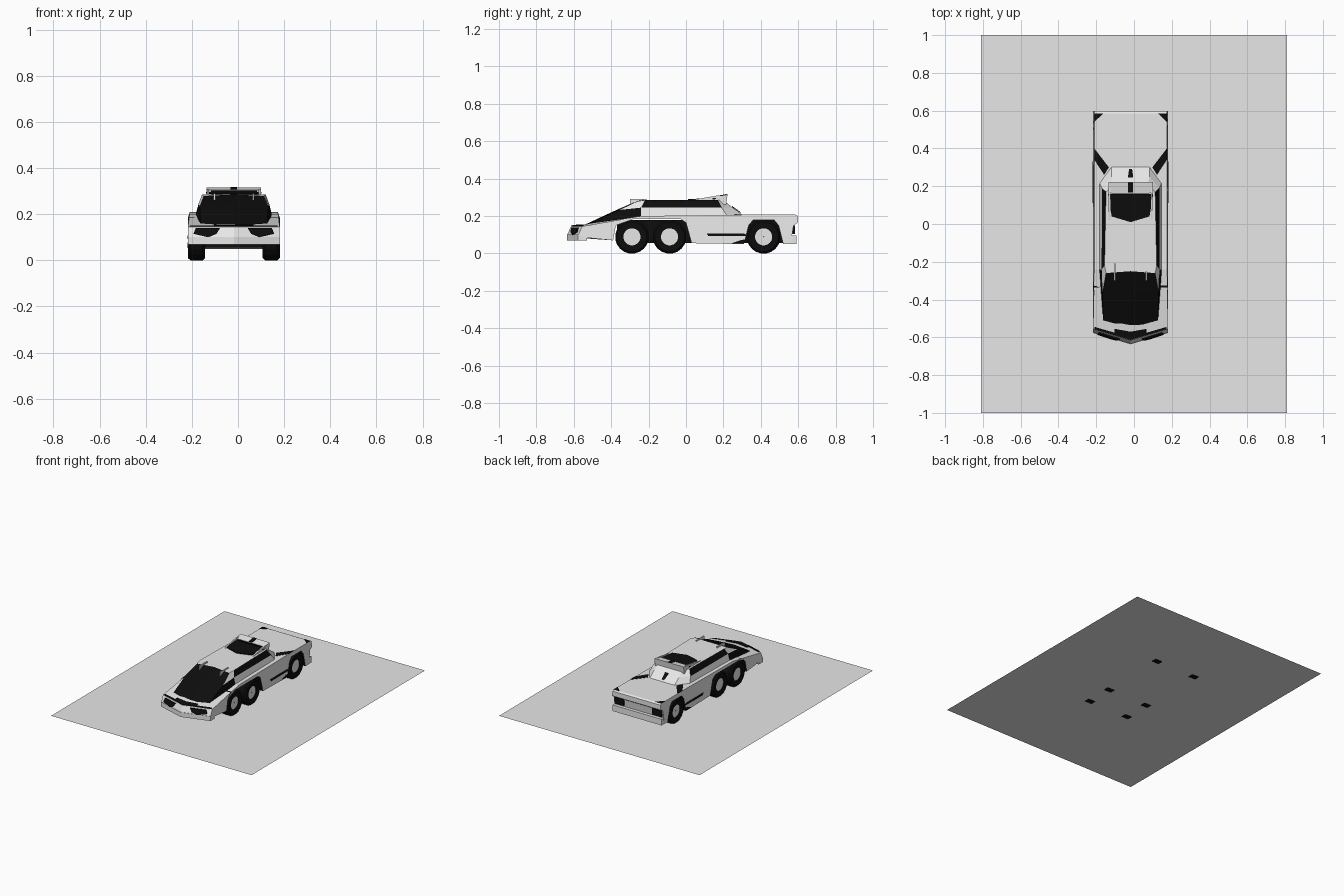
import bpy, bmesh, math
from mathutils import Vector

if "Cube" in bpy.data.objects:
    bpy.data.objects.remove(bpy.data.objects["Cube"])

CX = -0.018  # the vehicle sits slightly left of the centre


def material(name, v):
    m = bpy.data.materials.new(name)
    m.diffuse_color = (v, v, v, 1)
    m.use_nodes = True
    m.node_tree.nodes["Principled BSDF"].inputs["Base Color"].default_value = m.diffuse_color
    return m


LIGHT = material("light_grey", 0.8)
BLACK = material("black", 0.004)


def build(name, verts, faces, idx=None, mats=(LIGHT, BLACK), dx=CX):
    me = bpy.data.meshes.new(name)
    me.from_pydata([(x + dx, y, z) for x, y, z in verts], [], faces)
    for m in mats:
        me.materials.append(m)
    if idx:
        for p, i in zip(me.polygons, idx):
            p.material_index = i
    bm = bmesh.new()
    bm.from_mesh(me)
    bmesh.ops.recalc_face_normals(bm, faces=bm.faces)
    bm.to_mesh(me)
    bm.free()
    ob = bpy.data.objects.new(name, me)
    bpy.context.collection.objects.link(ob)
    return ob


def prism(name, pts, off, mat, mirror=False):
    """Extrude a 3D polygon by off, optionally with a mirrored twin."""
    n = len(pts)
    off = Vector(off)
    v = [Vector(p) for p in pts] + [Vector(p) + off for p in pts]
    f = [tuple(range(n)), tuple(range(n, 2 * n))]
    f += [(i, (i + 1) % n, n + (i + 1) % n, n + i) for i in range(n)]
    build(name, v, f, mats=(mat,))
    if mirror:
        build(name + "_left", [(-p.x, p.y, p.z) for p in v], f, mats=(mat,))


def box(name, lo, hi, mat, mirror=False):
    (a, b, c), (d, e, f) = lo, hi
    prism(name, [(a, b, c), (d, b, c), (d, e, c), (a, e, c)], (0, 0, f - c), mat, mirror)


# Base sheet under the vehicle
build("base_sheet", [(-.81, -1, .003), (.81, -1, .003), (.81, 1, .003), (-.81, 1, .003)],
      [(0, 1, 2, 3)], mats=(LIGHT,), dx=0)

# Main body: side profile with wheel arches, lofted over three x stations
profile = [(-.60, .085), (-.39, .07),
           (-.375, .15), (-.335, .185), (-.03, .185), (0, .165), (.03, .055),
           (.31, .05), (.335, .15), (.36, .18), (.47, .18), (.495, .15), (.52, .05),
           (.56, .05), (.575, .15), (.598, .165), (.598, .2), (.585, .207),
           (.3, .207), (-.24, .2), (-.615, .145), (-.635, .1)]
n = len(profile)
verts = []
for s in (-1, 0, 1):
    for y, z in profile:
        verts.append((s * (.192 if z > .19 else .199), y + (.06 * abs(s) if y < -.5 else 0), z))
faces, idx = [tuple(range(n)), tuple(range(2 * n, 3 * n))], [0, 0]
for k in range(2):
    for i in range(n):
        j = (i + 1) % n
        faces.append((k * n + i, k * n + j, k * n + n + j, k * n + n + i))
        idx.append(1 if 1 <= i <= 5 or 7 <= i <= 11 else 0)  # arch linings
build("body", verts, faces, idx)
box("underbody", (-.122, -.37, .055), (.122, .53, .18), BLACK)

# Cabin: three stacked rings, half outline mirrored
rings = [
    [(0, -.55, .15), (.145, -.51, .16), (.165, -.24, .198), (.165, .22, .2), (.1, .31, .2), (0, .31, .2)],
    [(0, -.36, .238), (.148, -.36, .232), (.153, -.24, .245), (.152, .19, .245), (.1, .25, .245), (0, .25, .245)],
    [(0, -.25, .285), (.13, -.26, .279), (.138, -.22, .285), (.13, .17, .285), (.09, .2, .285), (0, .2, .285)],
]
verts = []
for r in rings:
    verts += r + [(-x, y, z) for x, y, z in r[-2:0:-1]]
faces, idx = [tuple(range(20, 30))], [0]
glass = {(0, 0), (1, 0), (0, 1), (1, 2)}  # windscreen, quarter and side windows
for k in range(2):
    for i in range(10):
        j = (i + 1) % 10
        faces.append((k * 10 + i, k * 10 + j, k * 10 + 10 + j, k * 10 + 10 + i))
        idx.append(1 if (k, min(i, 9 - i)) in glass else 0)
build("cabin", verts, faces, idx)

# Roof details: fins, engine cover and rear wing
box("roof_fin", (.08, -.3, .262), (.088, -.21, .29), LIGHT, True)
prism("engine_cover", [(0, .01, .285), (.1, .04, .286), (.12, .16, .29), (-.12, .16, .29), (-.1, .04, .286)],
      (0, 0, .006), BLACK)
prism("wing_strut", [(.107, .02, .284), (.107, .17, .284), (.107, .19, .31), (.107, .17, .31)],
      (.01, 0, 0), LIGHT, True)
prism("rear_wing", [(-.118, .165, .305), (-.118, .222, .315), (-.118, .215, .262), (-.118, .18, .262)],
      (.236, 0, 0), LIGHT)
prism("wing_intake", [(-.1, .166, .302), (.1, .166, .302), (.1, .177, .27), (-.1, .177, .27)],
      (0, -.004, 0), BLACK)
prism("wing_stripe", [(-.014, .168, .306), (.014, .168, .306), (.014, .221, .315), (-.014, .221, .315)],
      (0, 0, .003), BLACK)
prism("rear_stripe", [(-.014, .245, .249), (.014, .245, .249), (.008, .29, .217), (-.008, .29, .217)],
      (0, .002, .004), BLACK)

# Rear deck markings
prism("deck_marking", [(.192, .4, .206), (.192, .34, .206), (.14, .26, .206), (.115, .3, .206)],
      (0, 0, .003), BLACK, True)
prism("deck_corner", [(.192, .585, .206), (.192, .54, .206), (.145, .585, .206)], (0, 0, .003), BLACK, True)

# Rear lights and bumper
box("tail_light", (.115, .57, .105), (.19, .582, .15), BLACK, True)
box("rear_bumper", (-.197, .53, .05), (.197, .59, .095), LIGHT)

# Nose: headlights, grille line and bumper lip following the chevron
prism("headlight", [(.06, -.606, .14), (.165, -.574, .14), (.175, -.579, .115), (.11, -.601, .1), (.075, -.610, .115)],
      (0, -.008, 0), BLACK, True)
prism("hood_line", [(0, -.614, .146), (.19, -.557, .146), (.19, -.545, .149), (0, -.60, .149)],
      (0, 0, .003), BLACK, True)
prism("hood_badge_panel", [(0, -.612, .146), (.085, -.587, .147), (.085, -.555, .152), (0, -.57, .152)],
      (0, 0, .004), BLACK, True)
prism("bumper_lip", [(0, -.637, .068), (.199, -.577, .068), (.199, -.53, .068), (0, -.56, .068)],
      (0, 0, .034), LIGHT, True)

# Side trims
prism("side_vent", [(.197, .11, .108), (.197, .31, .108), (.197, .33, .094), (.197, .12, .092)],
      (.004, 0, 0), BLACK, True)
prism("sill_vent", [(.197, .24, .053), (.197, .31, .053), (.197, .325, .078), (.197, .29, .07)],
      (.004, 0, 0), BLACK, True)

# Wheels: turned tyre profile with a light hub disc
tyre = [(.0, .125), (.08, .125), (.09, .135), (.09, .188), (.08, .199), (.046, .196), (.046, .19), (.0, .19)]
SEG = 20
for axle, wy in (("front", -.289), ("middle", -.088), ("rear", .415)):
    for side, s in (("left", -1), ("right", 1)):
        verts, faces, idx = [], [], []
        for r, x in tyre:
            for i in range(SEG):
                a = 2 * math.pi * (i + .5) / SEG
                verts.append((s * x, wy + max(r, .001) * math.sin(a), .089 + max(r, .001) * math.cos(a)))
        for k in range(len(tyre) - 1):
            for i in range(SEG):
                j = (i + 1) % SEG
                faces.append((k * SEG + i, k * SEG + j, k * SEG + SEG + j, k * SEG + SEG + i))
                idx.append(0 if k == 6 else 1)
        build(f"{axle}_{side}_wheel", verts, faces, idx)
